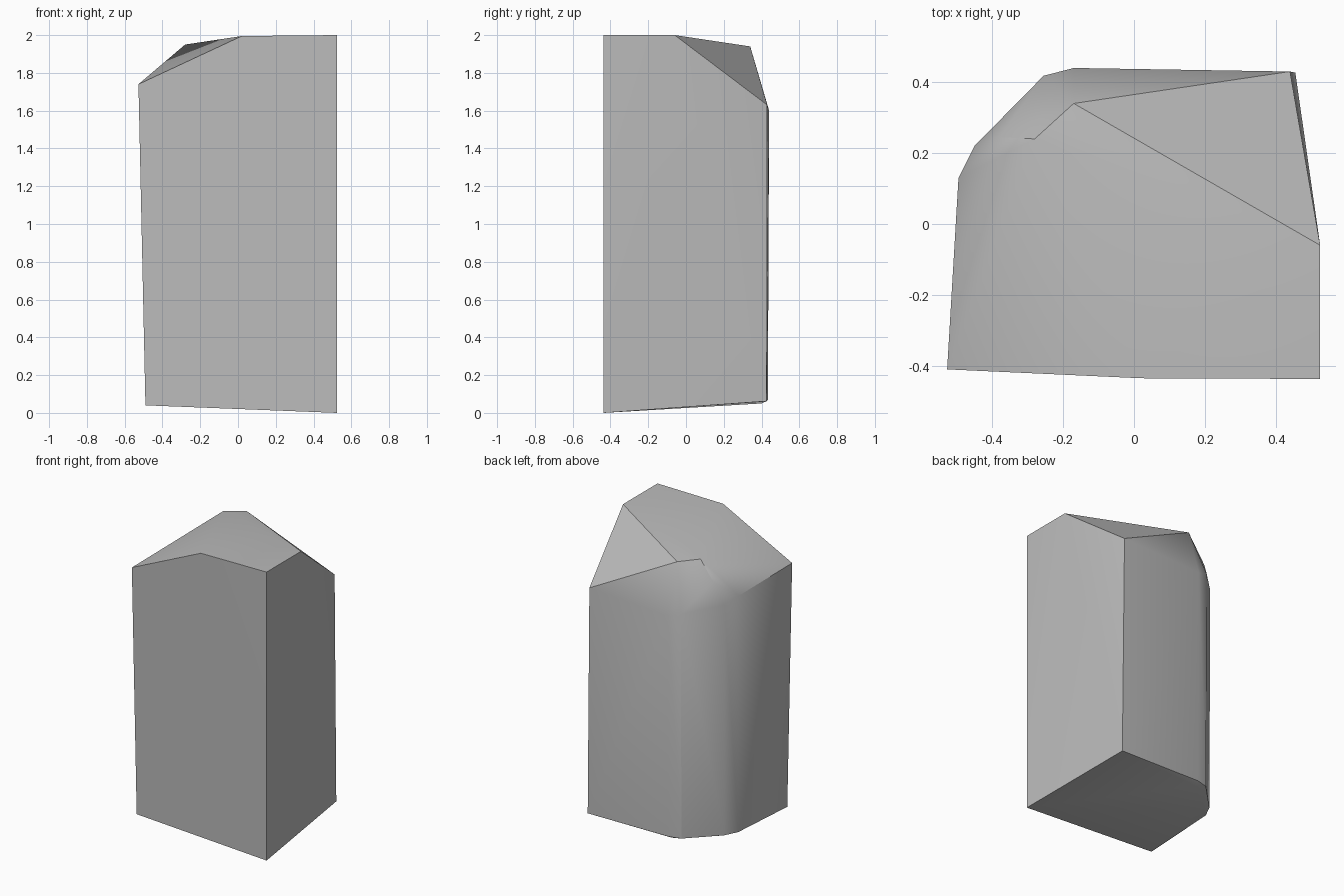
import bpy
import bmesh
import math

cube = bpy.data.objects.get("Cube")
if cube:
    bpy.data.objects.remove(cube, do_unlink=True)

# Stone material
stone = bpy.data.materials.new("stone_grey")
stone.use_nodes = True
grey = (0.5, 0.5, 0.5, 1)
stone.diffuse_color = grey
stone.node_tree.nodes["Principled BSDF"].inputs["Base Color"].default_value = grey

# Worn corner: plan position, top height and bottom height of each vertical edge
worn_edges = [
    (-0.17, 0.44, 1.60, 0.07),
    (-0.255, 0.418, 1.63, 0.07),
    (-0.45, 0.22, 1.67, 0.07),
    (-0.495, 0.13, 1.71, 0.07),
]
# Sloping cap
cap = [
    (-0.527, -0.41, 1.74), (0.02, -0.435, 1.995), (0.525, -0.437, 2),
    (0.525, -0.06, 2), (0.44, 0.43, 1.63), (-0.17, 0.34, 1.94),
    (-0.28, 0.24, 1.95), (-0.38, 0.245, 1.82),
]
# Tilted base
base = [(-0.49, -0.41, 0.04), (0.525, -0.437, 0), (0.455, 0.427, 0.062)]

points = cap + base
for x, y, top, bottom in worn_edges:
    points.append((x, y, top))
    points.append((x * 0.99, y * 0.985, bottom))
# Small chipped edge under the worn corner
points += [(-0.17, 0.40, 0.05), (-0.40, 0.21, 0.052)]

# Convex block of stone
bm = bmesh.new()
for p in points:
    bm.verts.new(p)
hull = bmesh.ops.convex_hull(bm, input=bm.verts[:])
spare = {v for v in hull["geom_interior"] + hull["geom_unused"]
         if isinstance(v, bmesh.types.BMVert)}
bmesh.ops.delete(bm, geom=list(spare), context="VERTS")
bmesh.ops.recalc_face_normals(bm, faces=bm.faces[:])

mesh = bpy.data.meshes.new("stone_block")
bm.to_mesh(mesh)
bm.free()
mesh.materials.append(stone)
block = bpy.data.objects.new("stone_block", mesh)
bpy.context.collection.objects.link(block)

# Soft worn corner, crisp broken edges
bpy.ops.object.select_all(action="DESELECT")
block.select_set(True)
bpy.context.view_layer.objects.active = block
bpy.ops.object.shade_smooth_by_angle(angle=math.radians(30))
